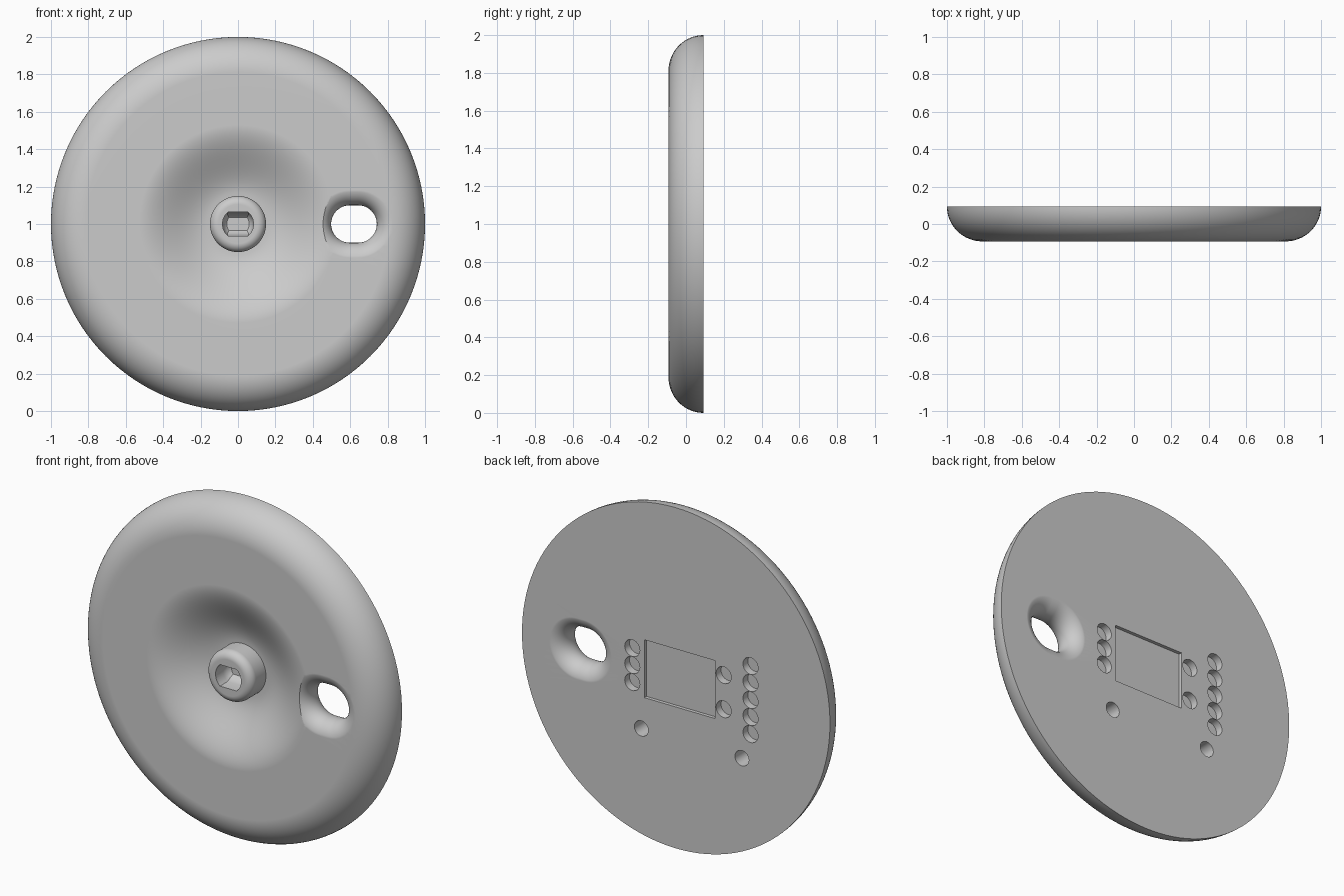
import bpy, bmesh, math
from mathutils import Matrix, Vector

if "Cube" in bpy.data.objects:
    bpy.data.objects.remove(bpy.data.objects["Cube"], do_unlink=True)

HALF = 0.093        # half the plate thickness
CENTRE = 1.0        # height of the axis

grey = bpy.data.materials.new("light_grey")
grey.use_nodes = True
grey.diffuse_color = (0.6, 0.6, 0.6, 1)
grey.node_tree.nodes["Principled BSDF"].inputs["Base Color"].default_value = (0.6, 0.6, 0.6, 1)


def to_object(name, bm):
    bmesh.ops.recalc_face_normals(bm, faces=bm.faces)
    mesh = bpy.data.meshes.new(name)
    bm.to_mesh(mesh)
    bm.free()
    mesh.materials.append(grey)
    obj = bpy.data.objects.new(name, mesh)
    bpy.context.collection.objects.link(obj)
    return obj


def loft(bm, outlines):
    """Closed solid through rings given as (y, [(x, z), ...])."""
    rings = [[bm.verts.new((x, y, CENTRE + z)) for x, z in pts] for y, pts in outlines]
    n = len(rings[0])
    for a, b in zip(rings, rings[1:]):
        for i in range(n):
            j = (i + 1) % n
            bm.faces.new((a[i], a[j], b[j], b[i]))
    bm.faces.new(rings[0])
    bm.faces.new(rings[-1])


def circle(x, z, r, n=32):
    return [(x + r * math.cos(2 * math.pi * i / n), z + r * math.sin(2 * math.pi * i / n)) for i in range(n)]


def stadium(x, half_straight, r, n=64):
    pts = []
    for side in (1, -1):
        for i in range(n // 2 + 1):
            a = math.pi * i / (n // 2) - side * math.pi / 2
            pts.append((x + side * half_straight + r * math.cos(a), r * math.sin(a)))
    return pts


def double_flat(r, flat, n=12):
    """Circle with flat top and bottom."""
    a = math.asin(flat / r)
    arc = [-a + 2 * a * i / n for i in range(n + 1)]
    right = [(r * math.cos(t), r * math.sin(t)) for t in arc]
    return right + [(-x, -z) for x, z in right]


# Plate: rounded rim, smooth dish and central hub, turned round the y axis
profile = [(0, HALF), (1, HALF)]
for i in range(1, 17):
    a = math.pi / 2 * i / 16
    profile.append((0.81 + 0.19 * math.cos(a), HALF - 2 * HALF * math.sin(a)))
dish_edge, dish_foot, dish_floor = 0.53, 0.15, 0.045
for i in range(21):
    t = i / 20
    s = t * t * (3 - 2 * t)
    profile.append((dish_edge + (dish_foot - dish_edge) * t, -HALF + (dish_floor + HALF) * s))
for i in range(9):
    a = math.pi / 2 * i / 8
    profile.append((0.105 + 0.045 * math.cos(a), -0.045 - 0.045 * math.sin(a)))
profile.append((0, -0.09))

bm = bmesh.new()
verts = [bm.verts.new((r, y, CENTRE)) for r, y in profile]
edges = [bm.edges.new(pair) for pair in zip(verts, verts[1:])]
bmesh.ops.spin(bm, geom=verts + edges, cent=(0, 0, CENTRE), axis=(0, 1, 0),
               angle=2 * math.pi, steps=128, use_merge=True)
bmesh.ops.remove_doubles(bm, verts=bm.verts, dist=1e-5)
plate = to_object("dished_plate", bm)

cutters = []

# Flared slot passing right through
bm = bmesh.new()
R = HALF + 0.001
rings = []
for i in range(25):
    a = (-1 + i / 12) * math.radians(82)
    rings.append((R * math.sin(a), stadium(0.62, 0.022, 0.1 + R * (1 - math.cos(a)))))
wide = rings[-1][1]
rings = [(-0.15, wide)] + rings + [(0.15, wide)]
loft(bm, rings)
cutters.append(to_object("slot_cutter", bm))

# Shaft socket in the hub, narrowing to its floor
bm = bmesh.new()
loft(bm, [(-0.15, double_flat(0.083, 0.063)), (-0.02, double_flat(0.083, 0.063)),
          (0.01, double_flat(0.075, 0.05)), (0.025, double_flat(0.06, 0.035))])
cutters.append(to_object("socket_cutter", bm))

# Shallow square pocket and round blind holes in the back
bm = bmesh.new()
pocket = [(-0.252, -0.17), (0.206, -0.17), (0.206, 0.17), (-0.252, 0.17)]
loft(bm, [(HALF - 0.02, pocket), (0.15, pocket)])
holes = [(0.284, 0.1 * k, 0.049, 0.045) for k in (-1, 0, 1)]
holes += [(-0.31, 0.1 * k, 0.049, 0.045) for k in (-1, 1)]
holes += [(-0.484, 0.1 * k, 0.049, 0.045) for k in range(-2, 3)]
holes += [(x, -0.356, 0.045, 0.1) for x in (0.225, -0.428)]
for x, z, r, depth in holes:
    ring = circle(x, z, r)
    loft(bm, [(HALF - depth, ring), (0.15, ring)])
cutters.append(to_object("back_hole_cutter", bm))

# Cut, then smooth the result
bpy.ops.object.select_all(action='DESELECT')
plate.select_set(True)
bpy.context.view_layer.objects.active = plate
for cutter in cutters:
    mod = plate.modifiers.new("cut", 'BOOLEAN')
    mod.operation, mod.solver, mod.object = 'DIFFERENCE', 'EXACT', cutter
    bpy.ops.object.modifier_apply(modifier=mod.name)
    bpy.data.objects.remove(cutter, do_unlink=True)
bpy.ops.object.shade_smooth_by_angle(angle=math.radians(35))
weighted = plate.modifiers.new("even_shading", 'WEIGHTED_NORMAL')
weighted.keep_sharp = True
